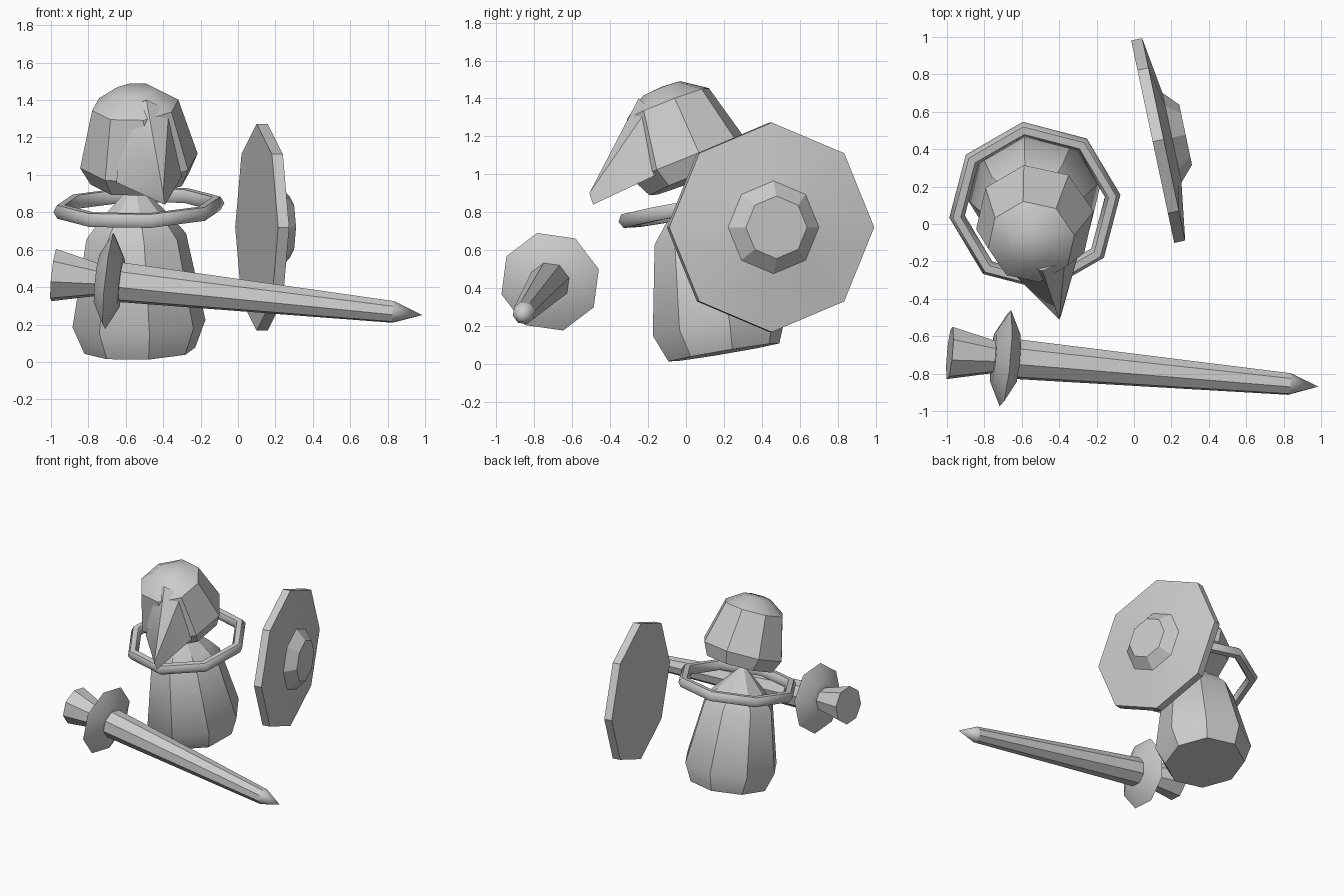
import bpy, bmesh, math
from mathutils import Matrix, Vector

default = bpy.data.objects.get("Cube")
if default:
    bpy.data.objects.remove(default, do_unlink=True)

grey = bpy.data.materials.new("plain grey")
grey.use_nodes = True
grey.diffuse_color = (0.6, 0.6, 0.6, 1)
grey.node_tree.nodes["Principled BSDF"].inputs["Base Color"].default_value = (0.6, 0.6, 0.6, 1)


def frame(origin, axis, side):
    """Placement with local z along axis and local x close to side."""
    z = Vector(axis).normalized()
    x = Vector(side)
    x = (x - z * x.dot(z)).normalized()
    y = z.cross(x)
    rot = Matrix((x, y, z)).transposed().to_4x4()
    return Matrix.Translation(Vector(origin)) @ rot


def finish(name, bm, smooth):
    bmesh.ops.recalc_face_normals(bm, faces=bm.faces)
    mesh = bpy.data.meshes.new(name)
    bm.to_mesh(mesh)
    bm.free()
    mesh.materials.append(grey)
    ob = bpy.data.objects.new(name, mesh)
    bpy.context.collection.objects.link(ob)
    bpy.ops.object.select_all(action='DESELECT')
    ob.select_set(True)
    bpy.context.view_layer.objects.active = ob
    bpy.ops.object.shade_smooth_by_angle(angle=math.radians(smooth))
    return ob


def lathe(name, profile, place, turn=0, closed=False, smooth=30, sides=8):
    """Turn (radius, height) points into an eight-sided solid or a closed ring."""
    bm = bmesh.new()
    rings = []
    for r, h in profile:
        ring = []
        for i in range(sides):
            a = math.radians(turn) + math.tau * i / sides
            ring.append(bm.verts.new((r * math.cos(a), r * math.sin(a), h)))
        rings.append(ring)
    pairs = list(zip(rings, rings[1:]))
    if closed:
        pairs.append((rings[-1], rings[0]))
    for a, b in pairs:
        for i in range(sides):
            j = (i + 1) % sides
            bm.faces.new((a[i], a[j], b[j], b[i]))
    if not closed:
        for (r, h), ring in ((profile[0], rings[0]), (profile[-1], rings[-1])):
            if r > 0:
                bm.faces.new(ring)
    bmesh.ops.remove_doubles(bm, verts=bm.verts, dist=0.0005)
    bm.transform(place)
    return finish(name, bm, smooth)


# Body with a pointed neck, leaning forward
body = frame((-0.525, 0.20, 0.06), (-0.03, -0.165, 0.985), (1, 0, 0))
lathe("body", [(0.30, 0), (0.36, 0.147), (0.27, 0.62), (0.20, 0.71), (0, 0.92)],
      body, turn=9, smooth=32)

# Floating collar ring
collar = frame((-0.53, 0.095, 0.825), (-0.03, -0.17, 0.985), (1, 0, 0))
tube = [(0.42 + 0.042 * math.cos(math.tau * i / 6), 0.042 * math.sin(math.tau * i / 6))
        for i in range(6)]
lathe("collar_ring", tube, collar, turn=8, closed=True, smooth=61)

# Helmet bell
helmet = frame((-0.53, 0.02, 1.075), (-0.06, -0.36, 0.93), (1, 0.2, 0))
lathe("helmet", [(0.27, -0.10), (0.32, 0), (0.235, 0.32), (0.11, 0.405), (0, 0.415)],
      helmet, turn=0, smooth=32)

# Wedge visor with a low pointed beak
bm = bmesh.new()
for p in ((-0.62, -0.22, 1.35), (-0.49, -0.25, 1.40), (-0.37, -0.20, 1.35),
          (-0.65, -0.26, 0.96), (-0.30, -0.17, 0.99), (-0.40, -0.51, 0.90),
          (-0.39, -0.49, 0.84), (-0.60, -0.05, 1.05), (-0.38, -0.05, 1.05)):
    bm.verts.new(p)
bmesh.ops.convex_hull(bm, input=bm.verts)
finish("visor", bm, 30)

# Lance: grip, guard and tapering shaft
lance = frame((-0.985, -0.69, 0.465), (1.975, -0.18, -0.215), (0, 1, 0))
lathe("lance_grip", [(0.145, 0), (0.08, 0.28)], lance, turn=15)
lathe("lance_guard", [(0.07, 0.237), (0.14, 0.235), (0.267, 0.3), (0.14, 0.365), (0.07, 0.363)],
      lance, turn=15, smooth=48)
lathe("lance_shaft", [(0.112, 0.3), (0.06, 1.835)], lance, turn=15)
lathe("lance_tip", [(0.06, 1.835), (0, 1.99)], lance, turn=15, smooth=48)

# Round shield with a raised boss
shield = frame((0.10, 0.44, 0.72), (0.978, 0.208, 0), (0, 1, 0))
lathe("shield", [(0.553, 0), (0.553, 0.06), (0.245, 0.105), (0.165, 0.18)],
      shield, smooth=8)
